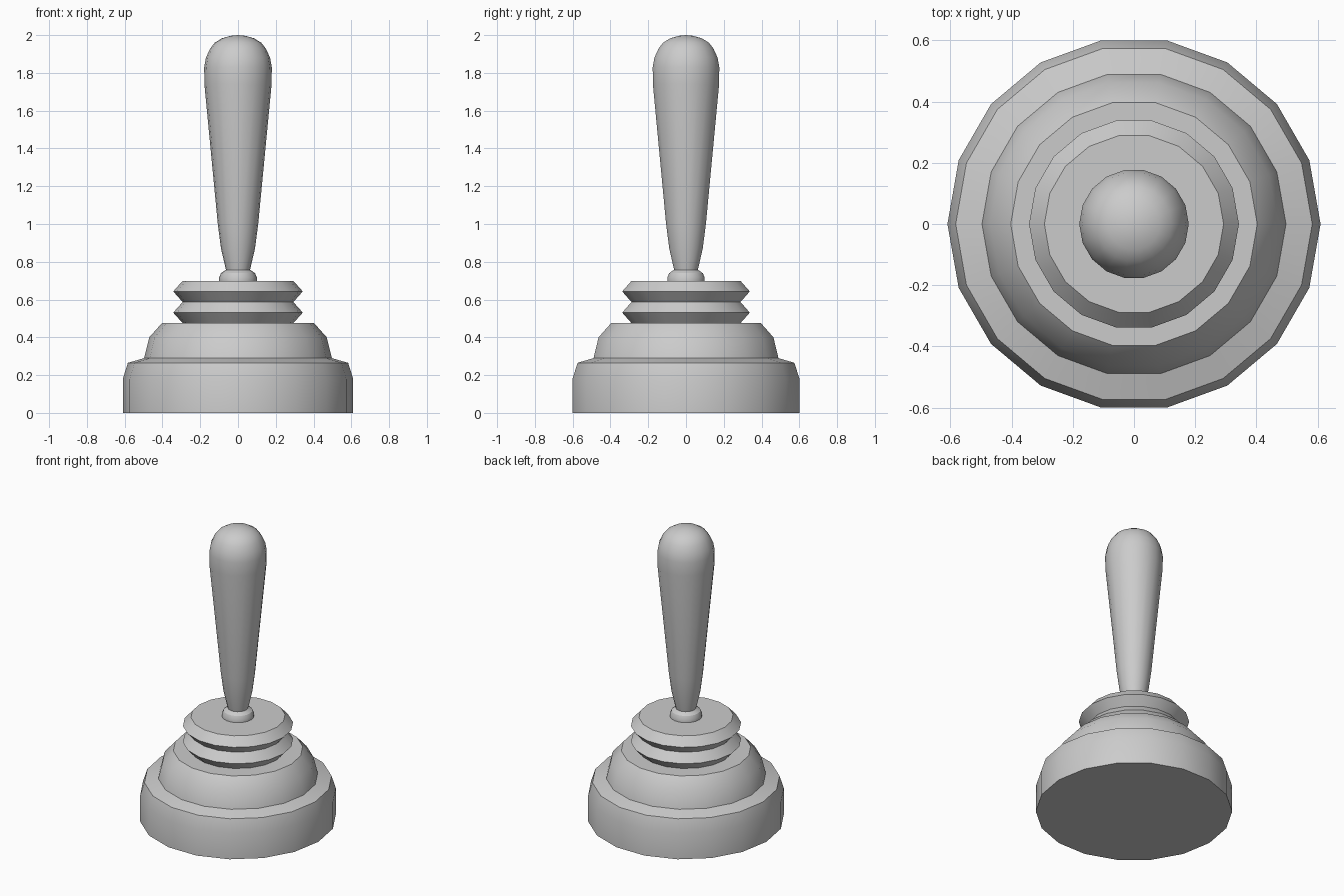
import bpy, bmesh, math

if "Cube" in bpy.data.objects:
    bpy.data.objects.remove(bpy.data.objects["Cube"])

SIDES = 18


def lathe(name, profile):
    """Revolve (radius, height) points around z; open ends are capped."""
    bm = bmesh.new()
    rings = []
    for r, z in profile:
        if r == 0:
            rings.append([bm.verts.new((0, 0, z))] * SIDES)
        else:
            rings.append([bm.verts.new((r * math.cos(math.tau * i / SIDES),
                                        r * math.sin(math.tau * i / SIDES), z))
                          for i in range(SIDES)])
    for low, high in zip(rings, rings[1:]):
        for i in range(SIDES):
            j = (i + 1) % SIDES
            quad = dict.fromkeys((low[i], low[j], high[j], high[i]))
            bm.faces.new(list(quad))
    bm.faces.new(rings[0][::-1])
    if profile[-1][0] > 0:
        bm.faces.new(rings[-1])
    bmesh.ops.recalc_face_normals(bm, faces=bm.faces)
    mesh = bpy.data.meshes.new(name)
    bm.to_mesh(mesh)
    bm.free()
    obj = bpy.data.objects.new(name, mesh)
    bpy.context.collection.objects.link(obj)
    bpy.ops.object.select_all(action='DESELECT')
    obj.select_set(True)
    bpy.context.view_layer.objects.active = obj
    bpy.ops.object.shade_smooth_by_angle(angle=math.radians(30))
    return obj


# Stepped base with rounded shoulders
lathe("base", [(0.61, 0), (0.61, 0.18), (0.583, 0.265), (0.497, 0.29),
               (0.47, 0.40), (0.403, 0.475)])

# Rubber bellows: two V-shaped folds
lathe("bellows", [(0.343 if i % 2 else 0.293, 0.475 + 0.056 * i)
                  for i in range(5)])

# Small collar under the stick
lathe("collar", [(0.10, 0.699), (0.10, 0.718), (0.09, 0.74), (0.065, 0.757)])

# Tapered stick with a domed end
lathe("stick", [(0.062, 0.75), (0.09, 0.87), (0.107, 1.0), (0.178, 1.74),
                (0.179, 1.83), (0.17, 1.88), (0.148, 1.928), (0.123, 1.96),
                (0.085, 1.983), (0.04, 1.996), (0, 2.0)])
